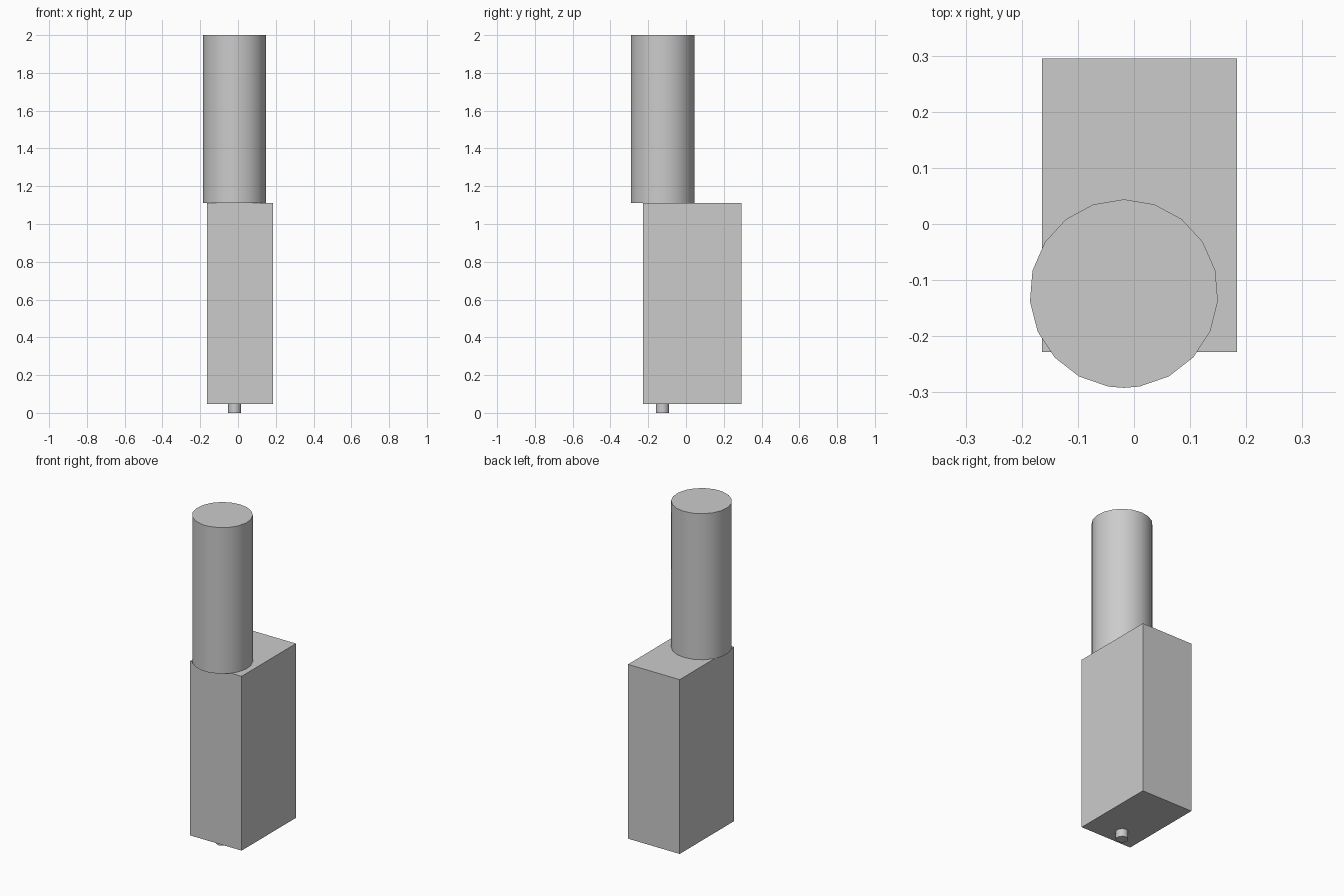
import bpy
import bmesh
from math import sin, cos, radians, tau, pi

cube = bpy.data.objects.get("Cube")
if cube:
    bpy.data.objects.remove(cube, do_unlink=True)

GREY = (0.6, 0.6, 0.6, 1.0)
grey = bpy.data.materials.new("light grey")
grey.use_nodes = True
grey.diffuse_color = GREY
grey.node_tree.nodes["Principled BSDF"].inputs["Base Color"].default_value = GREY


def prism(name, outline, bottom, top, smooth=False):
    """Extrude a flat outline between two heights."""
    bm = bmesh.new()
    base = bm.faces.new([bm.verts.new((x, y, bottom)) for x, y in outline])
    new = bmesh.ops.extrude_face_region(bm, geom=[base], use_keep_orig=True)["geom"]
    verts = [v for v in new if isinstance(v, bmesh.types.BMVert)]
    bmesh.ops.translate(bm, verts=verts, vec=(0, 0, top - bottom))
    bmesh.ops.recalc_face_normals(bm, faces=bm.faces)
    mesh = bpy.data.meshes.new(name)
    bm.to_mesh(mesh)
    bm.free()
    mesh.materials.append(grey)
    obj = bpy.data.objects.new(name, mesh)
    bpy.context.collection.objects.link(obj)
    if smooth:
        bpy.ops.object.select_all(action="DESELECT")
        obj.select_set(True)
        bpy.context.view_layer.objects.active = obj
        bpy.ops.object.shade_smooth_by_angle(angle=radians(35))
    return obj


def ring(radius, sides):
    """Odd-sided circle with a seam point at the front, about the shared axis."""
    angles = sorted([i * tau / sides for i in range(sides)] + [pi])
    return [(AXIS_X + radius * sin(a), AXIS_Y + radius * cos(a)) for a in angles]


AXIS_X, AXIS_Y = -0.018, -0.124
LEFT, RIGHT, FRONT, BACK = 0.184, -0.164, -0.228, 0.295
BODY_BOTTOM, BODY_TOP = 0.048, 1.11

# Rectangular gearbox body
prism("body_block",
      [(RIGHT, FRONT), (LEFT, FRONT), (LEFT, BACK), (RIGHT, BACK)],
      BODY_BOTTOM, BODY_TOP)

# Upright cylinder above and small pin below, on one axis
prism("upper_cylinder", ring(0.168, 19), BODY_TOP, 2.0, smooth=True)
prism("lower_pin", ring(0.035, 11), 0.0, BODY_BOTTOM, smooth=True)
